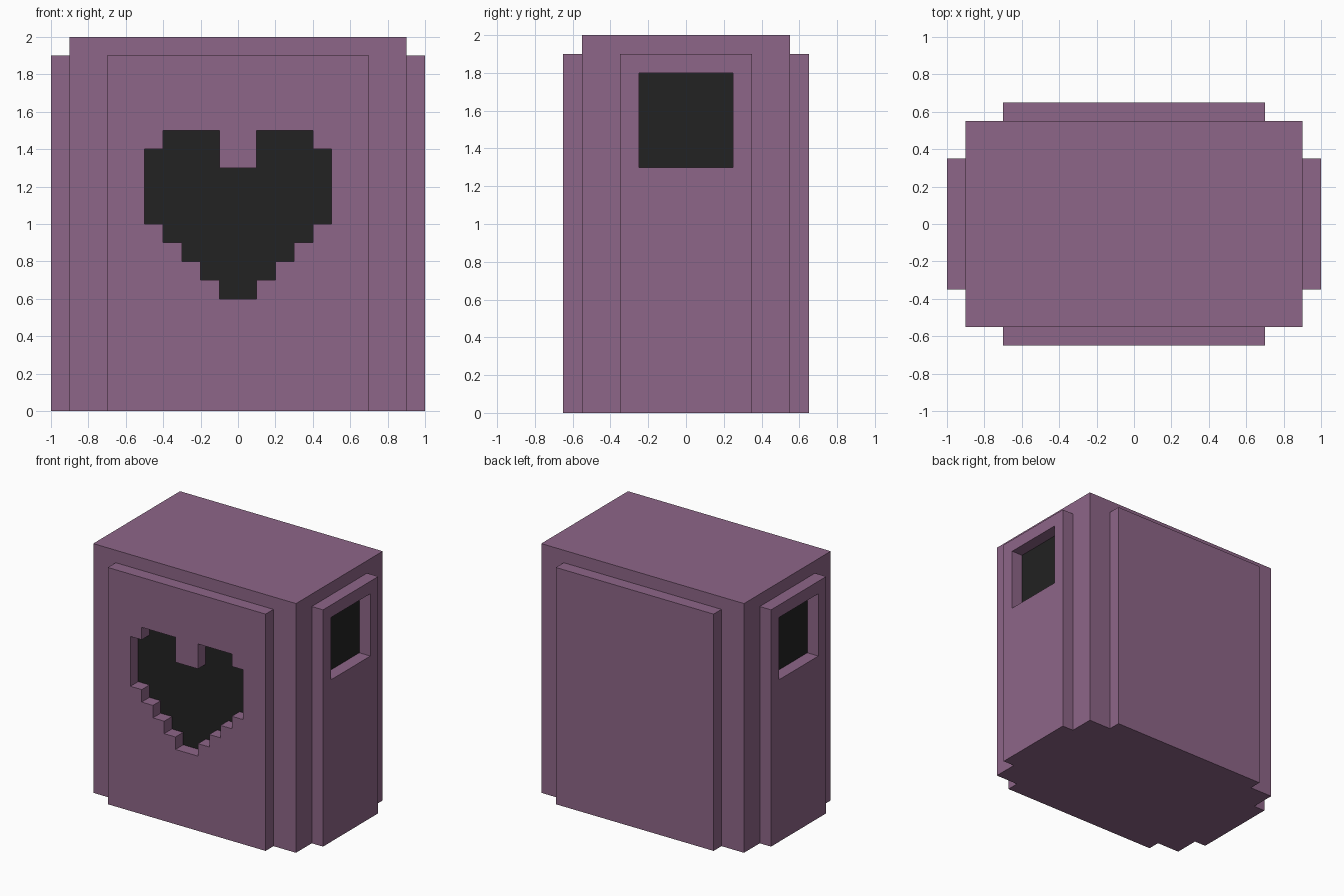
import bpy, bmesh, math
from mathutils import Matrix, Vector

if "Cube" in bpy.data.objects:
    bpy.data.objects.remove(bpy.data.objects["Cube"])


def material(name, rgb):
    m = bpy.data.materials.new(name)
    m.diffuse_color = (*rgb, 1.0)
    m.use_nodes = True
    m.node_tree.nodes["Principled BSDF"].inputs["Base Color"].default_value = m.diffuse_color
    return m


PURPLE = material("dusty purple", (0.270, 0.133, 0.246))
DARK = material("dark grey", (0.016, 0.016, 0.016))


def finish(name, bm, mat):
    bmesh.ops.recalc_face_normals(bm, faces=bm.faces[:])
    mesh = bpy.data.meshes.new(name)
    bm.to_mesh(mesh)
    bm.free()
    mesh.materials.append(mat)
    ob = bpy.data.objects.new(name, mesh)
    bpy.context.collection.objects.link(ob)
    return ob


def rect(half, z0, z1):
    return [(-half, z0), (half, z0), (half, z1), (-half, z1)]


def slab(name, loops, dist, thick, turn, mat):
    """Extrude an outline (later loops are holes) outward from a wall.
    dist = wall distance from the centre, turn = degrees around z from the front."""
    bm = bmesh.new()
    edges = []
    for loop in loops:
        vs = [bm.verts.new((u, -dist, v)) for u, v in loop]
        edges += [bm.edges.new((a, b)) for a, b in zip(vs, vs[1:] + vs[:1])]
    bmesh.ops.triangle_fill(bm, edges=edges, use_beauty=True, normal=(0, -1, 0))
    ext = bmesh.ops.extrude_face_region(bm, geom=bm.faces[:], use_keep_orig=True)
    moved = [g for g in ext["geom"] if isinstance(g, bmesh.types.BMVert)]
    bmesh.ops.translate(bm, verts=moved, vec=Vector((0, -thick, 0)))
    bm.transform(Matrix.Rotation(math.radians(turn), 4, "Z"))
    return finish(name, bm, mat)


# Main body
bm = bmesh.new()
bmesh.ops.create_cube(bm, size=1, matrix=Matrix.Translation((0, 0, 1))
                      @ Matrix.Diagonal((1.8, 1.1, 2.0, 1)))
finish("body", bm, PURPLE)

# Stepped heart outline, mirrored from its right half
half = [(.1, .6), (.1, .7), (.2, .7), (.2, .8), (.3, .8), (.3, .9), (.4, .9),
        (.4, 1.0), (.5, 1.0), (.5, 1.4), (.4, 1.4), (.4, 1.5), (.1, 1.5), (.1, 1.3)]
heart = half + [(-x, z) for x, z in reversed(half)]

# Front panel with heart opening, plain back panel
slab("front_panel", [rect(0.7, 0, 1.9), heart], 0.55, 0.1, 0, PURPLE)
slab("heart_recess", [heart], 0.55, 0.002, 0, DARK)
slab("back_panel", [rect(0.7, 0, 1.9)], 0.55, 0.1, 180, PURPLE)

# Side panels with square windows
window = rect(0.25, 1.3, 1.8)
for side, turn in (("right", 90), ("left", -90)):
    slab(side + "_panel", [rect(0.35, 0, 1.9), window], 0.9, 0.1, turn, PURPLE)
    slab(side + "_window_recess", [window], 0.9, 0.002, turn, DARK)
